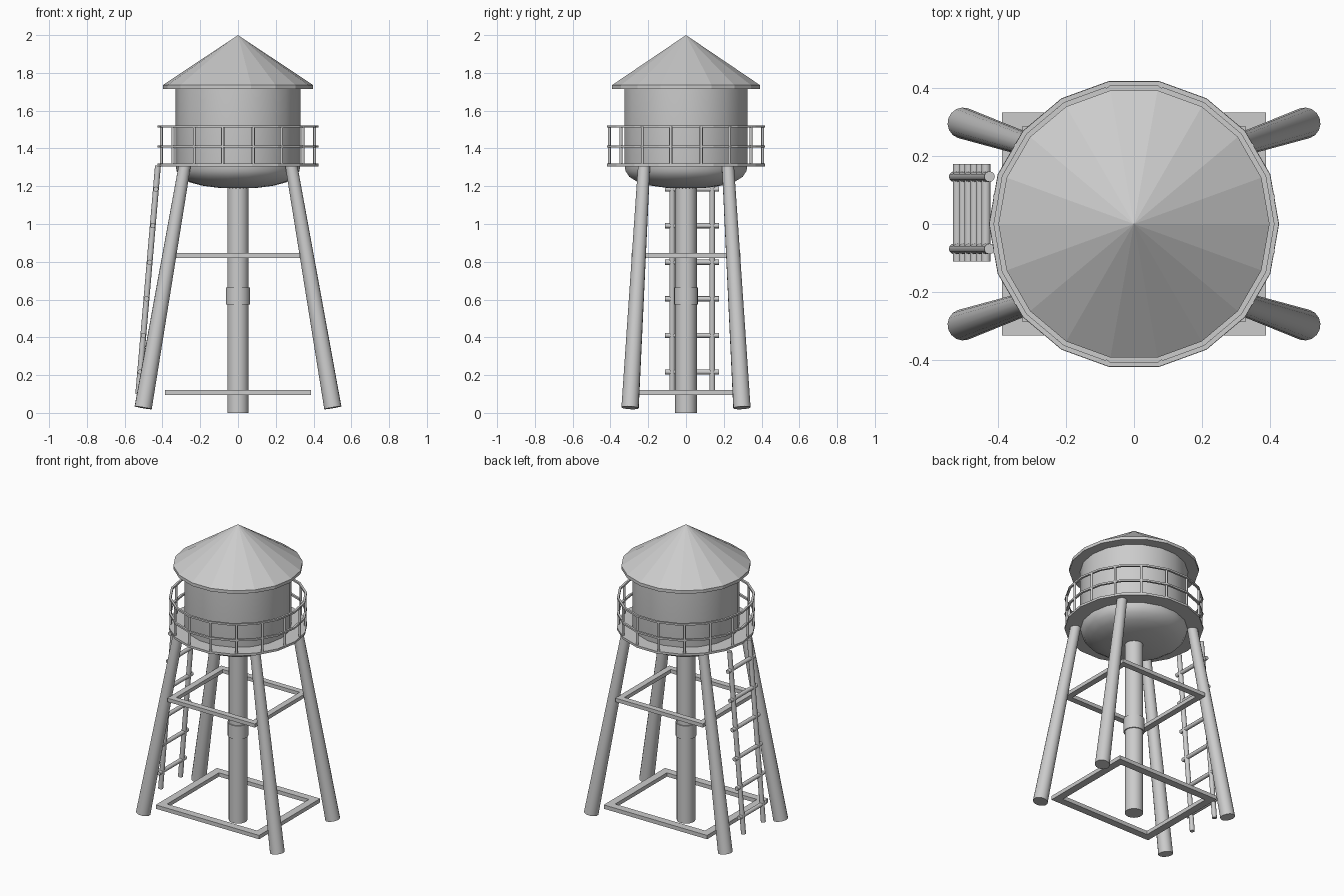
import bpy, bmesh
from math import sin, cos, pi, radians
from mathutils import Vector, Matrix

if "Cube" in bpy.data.objects:
    bpy.data.objects.remove(bpy.data.objects["Cube"])


def finish(name, bm, smooth=None):
    bmesh.ops.remove_doubles(bm, verts=bm.verts, dist=1e-5)
    bmesh.ops.recalc_face_normals(bm, faces=bm.faces)
    mesh = bpy.data.meshes.new(name)
    bm.to_mesh(mesh)
    bm.free()
    ob = bpy.data.objects.new(name, mesh)
    bpy.context.collection.objects.link(ob)
    if smooth:
        bpy.ops.object.select_all(action='DESELECT')
        ob.select_set(True)
        bpy.context.view_layer.objects.active = ob
        bpy.ops.object.shade_smooth_by_angle(angle=radians(smooth))
    return ob


def add_rod(bm, a, b, r1, r2=None, sides=12):
    """Capped, optionally tapered cylinder from a to b."""
    a, b = Vector(a), Vector(b)
    d = b - a
    m = Matrix.Translation((a + b) / 2) @ d.to_track_quat('Z', 'Y').to_matrix().to_4x4()
    bmesh.ops.create_cone(bm, cap_ends=True, segments=sides, radius1=r1,
                          radius2=r1 if r2 is None else r2, depth=d.length, matrix=m)


def rod(name, a, b, r1, r2=None, sides=16):
    bm = bmesh.new()
    add_rod(bm, a, b, r1, r2, sides)
    return finish(name, bm, 35)


def lathe(name, profile, sides=18, smooth=None, closed=False):
    """Revolve (radius, z) points about z."""
    bm = bmesh.new()
    rings = [[bm.verts.new((r * cos(2 * pi * i / sides), r * sin(2 * pi * i / sides), z))
              for i in range(sides)] if r > 0 else [bm.verts.new((0, 0, z))]
             for r, z in profile]
    pairs = list(zip(rings, rings[1:])) + ([(rings[-1], rings[0])] if closed else [])
    for lo, hi in pairs:
        for i in range(sides):
            j = (i + 1) % sides
            quad = [lo[i % len(lo)], lo[j % len(lo)], hi[j % len(hi)], hi[i % len(hi)]]
            bm.faces.new(list(dict.fromkeys(quad)))
    return finish(name, bm, smooth)


def frame(name, x, y, z0, z1, w):
    """Rectangular ring of flat bars."""
    bm = bmesh.new()
    loops = [[bm.verts.new((sx * a, sy * b, z))
              for sx, sy in ((1, 1), (-1, 1), (-1, -1), (1, -1))]
             for a, b, z in ((x, y, z0), (x, y, z1), (x - w, y - w, z1), (x - w, y - w, z0))]
    for k in range(4):
        p, q = loops[k], loops[(k + 1) % 4]
        for i in range(4):
            j = (i + 1) % 4
            bm.faces.new((p[i], p[j], q[j], q[i]))
    return finish(name, bm)


# Conical roof with a thin fascia
lathe("roof", [(0, 1.714), (0.398, 1.714), (0.398, 1.735), (0, 2.0)])

# Tank with rounded bottom
lathe("tank", [(0, 1.187), (0.1, 1.191), (0.19, 1.203), (0.26, 1.222), (0.305, 1.25),
               (0.325, 1.28), (0.33, 1.31), (0.33, 1.716), (0, 1.716)], smooth=40)

# Walkway
lathe("walkway", [(0, 1.305), (0.426, 1.305), (0.426, 1.32), (0, 1.32)])

# Railing: two hoops and posts
for name, z in (("middle_rail", 1.41), ("top_rail", 1.516)):
    lathe(name, [(0.411, z - 0.006), (0.425, z - 0.006), (0.425, z + 0.006), (0.411, z + 0.006)],
          closed=True)
bm = bmesh.new()
for i in range(16):
    a = 2 * pi * (i + 0.5) / 16
    x, y = 0.414 * cos(a), 0.414 * sin(a)
    add_rod(bm, (x, y, 1.315), (x, y, 1.52), 0.008, sides=8)
finish("railing_posts", bm, 50)

# Four splayed, tapered legs
for sx, side in ((-1, "left"), (1, "right")):
    for sy, end in ((-1, "front"), (1, "back")):
        rod(f"{end}_{side}_leg", (sx * 0.502, sy * 0.296, 0.027),
            (sx * 0.282, sy * 0.222, 1.31), 0.046, 0.032)

# Bracing frames
frame("lower_brace_frame", 0.387, 0.327, 0.096, 0.122, 0.05)
frame("upper_brace_frame", 0.328, 0.288, 0.821, 0.846, 0.04)

# Central riser pipe with a sleeve
rod("riser_pipe", (0, 0, 0), (0, 0, 1.21), 0.057, sides=18)
rod("riser_sleeve", (0, 0, 0.573), (0, 0, 0.664), 0.064, sides=18)

# Leaning ladder on the left side
x_bottom, x_top, z_bottom, z_top = -0.528, -0.424, 0.1, 1.308
for name, y in (("front_ladder_rail", -0.073), ("back_ladder_rail", 0.139)):
    rod(name, (x_bottom, y, z_bottom), (x_top, y, z_top), 0.0155, sides=12)
bm = bmesh.new()
for i in range(6):
    z = 0.217 + i * 0.1935
    x = x_bottom + (x_top - x_bottom) * (z - z_bottom) / (z_top - z_bottom)
    add_rod(bm, (x, -0.11, z), (x, 0.176, z), 0.0135, sides=10)
finish("ladder_rungs", bm, 50)
